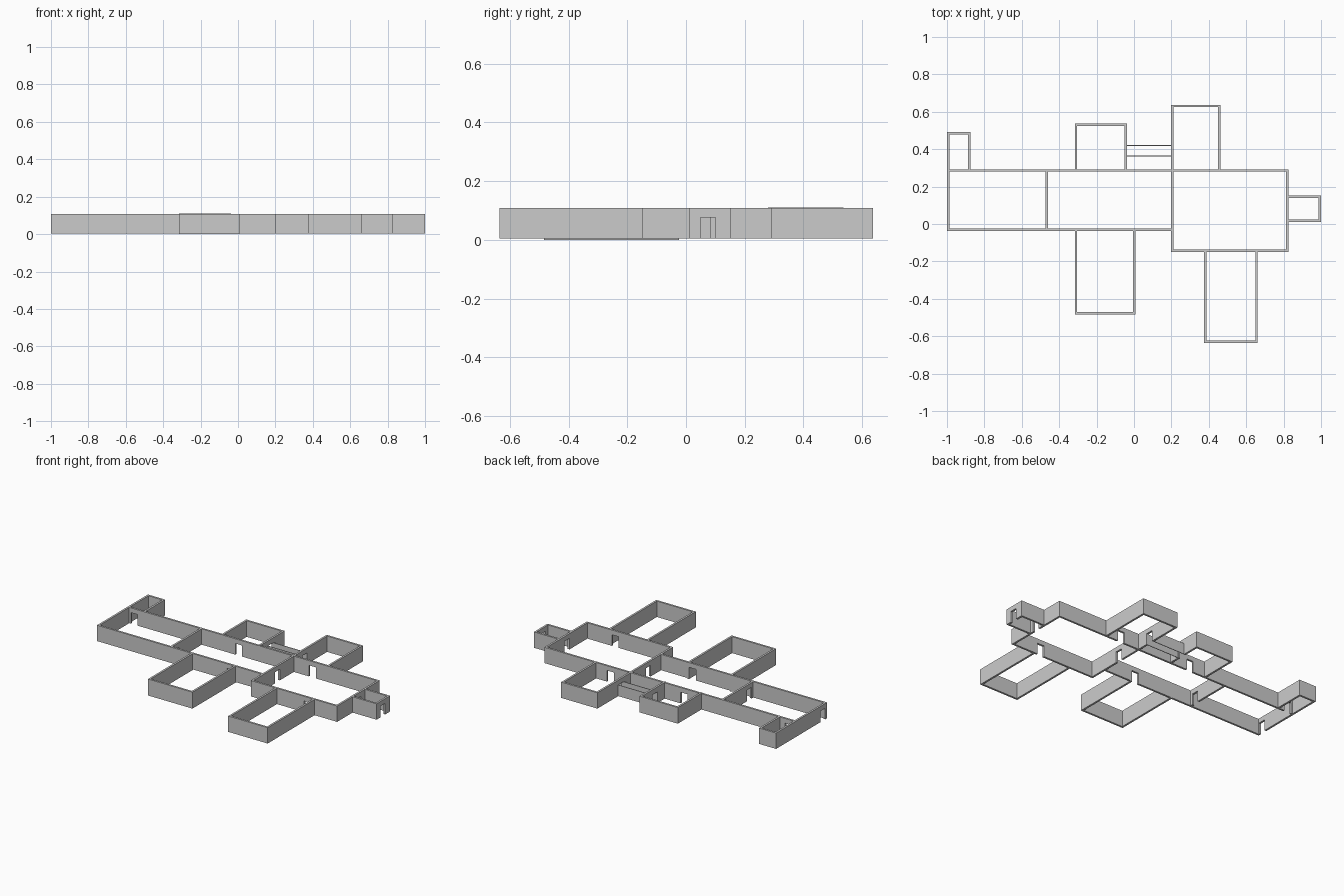
import bpy, bmesh
from mathutils import Vector

if "Cube" in bpy.data.objects:
    bpy.data.objects.remove(bpy.data.objects["Cube"])

T = 0.013            # wall thickness
Z0, Z1 = 0.004, 0.108
DOOR_W, DOOR_H = 0.05, 0.077


def wall(name, a, b, doors=(), t=T, z0=Z0, z1=Z1):
    """Straight axis-aligned wall from a to b; doors are centres along the world axis."""
    a, b = Vector((*a, 0)), Vector((*b, 0))
    axis = 0 if abs(b.x - a.x) > abs(b.y - a.y) else 1
    if a[axis] > b[axis]:
        a, b = b, a
    lo, hi = a[axis] - t / 2, b[axis] + t / 2
    fixed = a[1 - axis]
    prof = [(lo, z0)]
    for d in sorted(doors):
        l, r = d - DOOR_W / 2, d + DOOR_W / 2
        prof += [(l, z0), (l, DOOR_H), (r, DOOR_H), (r, z0)]
    prof += [(hi, z0), (hi, z1), (lo, z1)]
    bm = bmesh.new()

    def point(u, z):
        return (u, fixed - t / 2, z) if axis == 0 else (fixed - t / 2, u, z)
    face = bm.faces.new([bm.verts.new(point(*p)) for p in prof])
    ext = bmesh.ops.extrude_face_region(bm, geom=[face])
    offset = Vector((0, t, 0)) if axis == 0 else Vector((t, 0, 0))
    bmesh.ops.translate(bm, vec=offset,
                        verts=[v for v in ext["geom"] if isinstance(v, bmesh.types.BMVert)])
    bmesh.ops.recalc_face_normals(bm, faces=bm.faces)
    me = bpy.data.meshes.new(name)
    bm.to_mesh(me)
    bm.free()
    bpy.context.collection.objects.link(bpy.data.objects.new(name, me))


def annex(name, x0, x1, y_in, y_out, west_doors=(), east_doors=(), **kw):
    """Three-walled room attached to a hall wall at y_in."""
    wall(name + "_west_wall", (x0, y_in), (x0, y_out), west_doors, **kw)
    wall(name + "_east_wall", (x1, y_in), (x1, y_out), east_doors, **kw)
    wall(name + "_end_wall", (x0, y_out), (x1, y_out), **kw)


# Main halls
W, M, C, E = -0.9935, -0.466, 0.204, 0.819
N, S, S2 = 0.286, -0.030, -0.143
wall("hall_north_wall", (W, N), (E, N), (-0.95, -0.19, 0.345))
wall("hall_south_wall", (W, S), (C, S), (-0.03,))
wall("hall_west_wall", (W, S), (W, N), (0.008,))
wall("west_partition", (M, S), (M, N), (0.018,))
wall("east_partition", (C, S2), (C, N), (0.11,))
wall("east_hall_south_wall", (C, S2), (E, S2), (0.61,))
wall("east_hall_east_wall", (E, S2), (E, N), (0.075,))

# Side rooms
annex("northwest_closet", W, -0.881, N, 0.486)
annex("north_room", -0.31, -0.043, N, 0.53, east_doors=(0.392,), z1=0.11)
annex("northeast_room", C, 0.455, N, 0.631, west_doors=(0.392,))
annex("south_room", -0.31, 0.001, S, -0.477, z0=0.0)
annex("southeast_room", 0.381, 0.655, S2, -0.63)

# Low passage joining the two north rooms
for side, y in (("south", 0.364), ("north", 0.42)):
    wall("passage_%s_wall" % side, (-0.04, y), (C, y), t=0.004, z1=DOOR_H)

# East porch
for side, y in (("south", 0.017), ("north", 0.145)):
    wall("porch_%s_wall" % side, (E, y), (0.9935, y))
wall("porch_end_wall", (0.9935, 0.017), (0.9935, 0.145), (0.075,))
